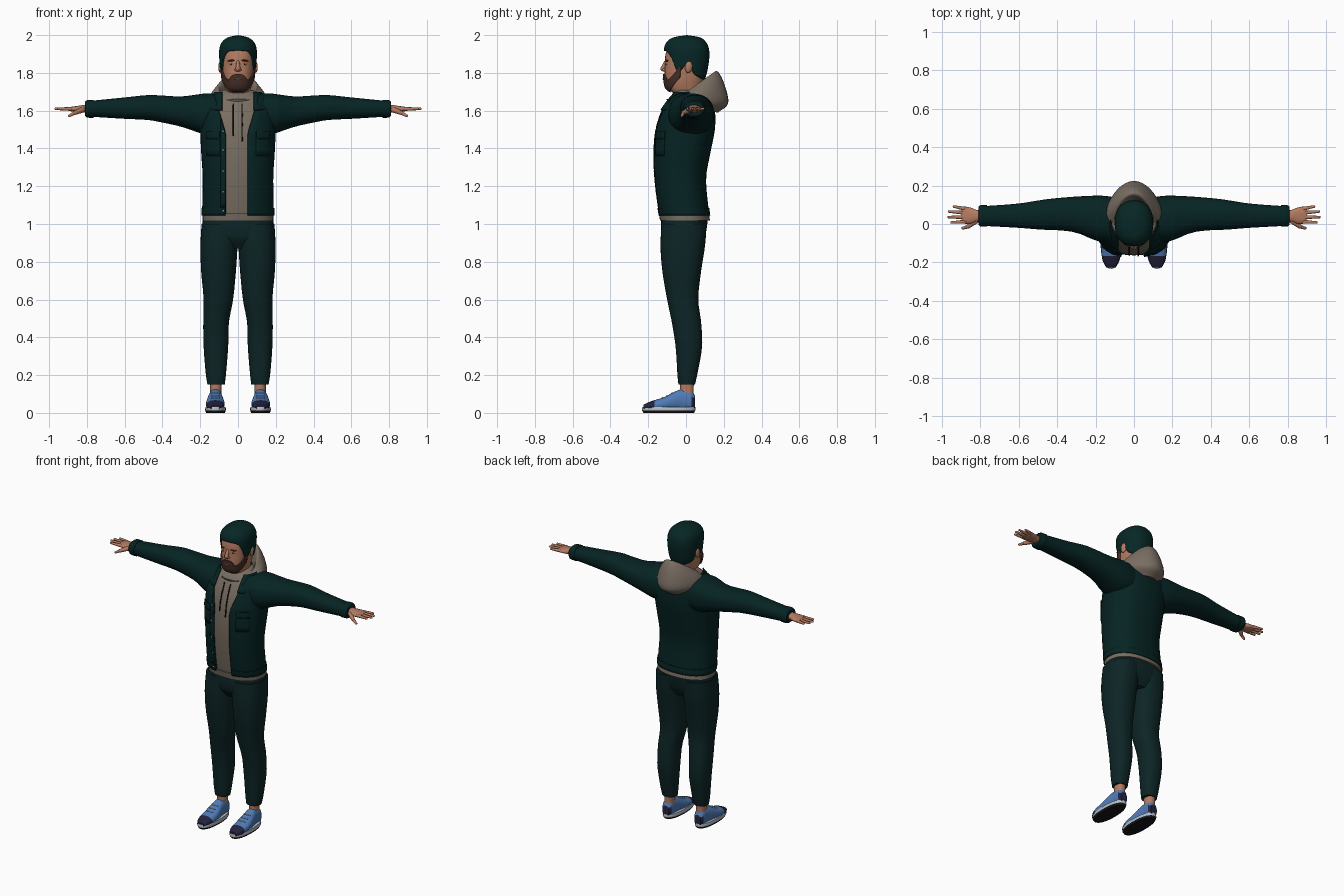
import bpy, bmesh
from math import sin, cos, asin, pi, tau, copysign, radians
from mathutils import Matrix, Vector, Euler

cube = bpy.data.objects.get("Cube")
if cube:
    bpy.data.objects.remove(cube)

POWER = 2.3  # squareness of every cross-section


def colour(name, *rgb):
    mat = bpy.data.materials.new(name)
    mat.use_nodes = True
    mat.diffuse_color = (*rgb, 1)
    mat.node_tree.nodes["Principled BSDF"].inputs["Base Color"].default_value = (*rgb, 1)
    return mat


jacket_green = colour("dark green denim", .002, .017, .017)
trouser_green = colour("dark teal cloth", .004, .018, .019)
hair_green = colour("dark green hair", .002, .02, .019)
hoodie_beige = colour("warm beige", .19, .155, .122)
skin = colour("skin", .46, .2, .12)
beard_brown = colour("beard brown", .06, .028, .02)
shoe_blue = colour("shoe blue", .08, .2, .48)
shoe_navy = colour("shoe navy", .016, .016, .045)
pale = colour("pale grey", .45, .5, .56)
black = colour("near black", .008, .008, .01)


def interp(rows, s):
    """Smooth interpolation through rows of (position, values...)."""
    s = min(max(s, rows[0][0]), rows[-1][0])
    i = max(k for k in range(len(rows) - 1) if rows[k][0] <= s)

    def slope(k, c):
        a, b = rows[max(k - 1, 0)], rows[min(k + 1, len(rows) - 1)]
        return (b[c] - a[c]) / (b[0] - a[0])

    p, q = rows[i], rows[i + 1]
    h = q[0] - p[0]
    u = (s - p[0]) / h
    w = u * u * (3 - 2 * u)
    return [p[c] * (1 - w) + q[c] * w + h * u * (1 - u) * ((1 - u) * slope(i, c) - u * slope(i + 1, c))
            for c in range(1, len(p))]


def sym(z, r, front, back):
    return (z, -r, r, front, back)


def tube(rows, axis="z"):
    """Surface through boxes (position, a0, a1, b0, b1); t = 0 is the low b side."""
    def curve(v):
        return copysign(abs(v) ** (2 / POWER), v)

    def point(t, s, off=0):
        a0, a1, b0, b1 = interp(rows, s)
        a = (a0 + a1) / 2 + ((a1 - a0) / 2 + off) * curve(sin(t))
        b = (b0 + b1) / 2 - ((b1 - b0) / 2 + off) * curve(cos(t))
        return Vector({"x": (s, a, b), "y": (a, s, b), "z": (a, b, s)}[axis])
    return point


def angle_at(rows, z, x):
    a0, a1 = interp(rows, z)[:2]
    return asin(min(1, 2 * x / (a1 - a0)) ** (POWER / 2))


def finish(name, bm, mats, mirror=False, thick=0, paint=None):
    if paint:
        for f in bm.faces:
            f.material_index = paint(f.calc_center_median())
    mesh = bpy.data.meshes.new(name)
    bm.to_mesh(mesh)
    bm.free()
    for m in mats:
        mesh.materials.append(m)
    mesh.shade_smooth()
    mesh.set_sharp_from_angle(angle=radians(45))
    obj = bpy.data.objects.new(name, mesh)
    bpy.context.collection.objects.link(obj)
    if thick:
        solid = obj.modifiers.new("thickness", "SOLIDIFY")
        solid.thickness, solid.offset = thick, -1
    if mirror:
        obj.modifiers.new("mirror", "MIRROR")


def patch(name, point, mats, lo, hi, t0=0, t1=tau, off=0, thick=0, mirror=False, paint=None, cols=36, rows=22):
    """Skin a surface between two heights and two angles, any of which may vary."""
    val = lambda f, x: f(x) if callable(f) else f
    bm = bmesh.new()
    grid = []
    for i in range(rows + 1):
        v = sin(i / rows * pi / 2)
        level = 0 if callable(lo) else lo + (hi - lo) * v
        a, b = val(t0, level), val(t1, level)
        line = []
        for j in range(cols + 1):
            t = a + (b - a) * j / cols
            z0, z1 = val(lo, t), val(hi, t)
            line.append(bm.verts.new(point(t, z0 + (z1 - z0) * v, off)))
        grid.append(line)
    for p, q in zip(grid, grid[1:]):
        for j in range(cols):
            bm.faces.new((p[j], p[j + 1], q[j + 1], q[j]))
    bmesh.ops.remove_doubles(bm, verts=bm.verts[:], dist=.00005)
    if not thick and t1 == tau and not callable(lo):
        bmesh.ops.holes_fill(bm, edges=[e for e in bm.edges if e.is_boundary])
        bmesh.ops.recalc_face_normals(bm, faces=bm.faces[:])
    finish(name, bm, mats, mirror, thick, paint)


def ellipsoid(name, mat, centre, radii, mirror=False, turn=(0, 0, 0)):
    bm = bmesh.new()
    bmesh.ops.create_uvsphere(bm, u_segments=16, v_segments=10, radius=1,
                              matrix=Matrix.LocRotScale(Vector(centre), Euler(turn), Vector(radii)))
    finish(name, bm, [mat], mirror)


def capsule(name, mat, start, end, r0, r1, mirror=False):
    bm = bmesh.new()
    bmesh.ops.create_uvsphere(bm, u_segments=12, v_segments=8, radius=1)
    p, q = Vector(start), Vector(end)
    turn = (q - p).to_track_quat("Z", "Y")
    for v in bm.verts:
        v.co = q + turn @ v.co * r1 if v.co.z > -.01 else p + turn @ v.co * r0
    finish(name, bm, [mat], mirror)


# Hoodie body and open jacket share the torso surface
TORSO = [sym(1.01, .19, -.138, .13), sym(1.12, .189, -.156, .115), sym(1.25, .187, -.171, .107),
         sym(1.38, .195, -.175, .13), sym(1.5, .2, -.165, .153), sym(1.58, .2, -.142, .155),
         sym(1.64, .185, -.115, .148), sym(1.68, .15, -.09, .13), sym(1.71, .09, -.06, .09)]
torso = tube(TORSO)


def opening(side):
    return lambda z: angle_at(TORSO, z, side + max(0, z - 1.48) * .3)


left_edge, right_edge = opening(.052), opening(.066)
patch("hoodie_body", torso, [hoodie_beige], 1.03, 1.71, off=-.012)
patch("hoodie_hem", torso, [hoodie_beige], 1.018, 1.055, off=-.002, rows=4)
patch("jacket_body", torso, [jacket_green], 1.045, 1.69, left_edge, lambda z: tau - right_edge(z), thick=.011)
patch("jacket_waistband", torso, [jacket_green], 1.045, 1.085, left_edge,
      lambda z: tau - right_edge(z), off=.004, thick=.005, rows=4)
patch("button_placket", torso, [jacket_green], 1.085, 1.56, lambda z: -angle_at(TORSO, z, .09),
      lambda z: -right_edge(z), off=.003, thick=.004, cols=4)
for z in (1.07, 1.17, 1.28, 1.39, 1.49):
    ellipsoid("jacket_button", pale, torso(-angle_at(TORSO, z, .077), z, .004), (.005, .003, .005))
for name, low, high, off in (("chest_pocket", 1.36, 1.46, .003), ("pocket_flap", 1.45, 1.49, .006)):
    patch(name, torso, [jacket_green], low, high, lambda z: angle_at(TORSO, z, .095),
          lambda z: angle_at(TORSO, z, .165), off=off, thick=.005, mirror=True, cols=8, rows=5)

# Folded jacket collar
COLLAR = [sym(1.6, .175, -.152, .15), sym(1.66, .145, -.113, .135), sym(1.71, .118, -.075, .115)]
patch("jacket_collar", tube(COLLAR), [jacket_green], 1.605, 1.7, lambda z: angle_at(COLLAR, z, .085),
      lambda z: tau - angle_at(COLLAR, z, .085), thick=.008, rows=8)

# Sleeves with cuffs
SLEEVE = [(.08, -.085, .135, 1.47, 1.685), (.16, -.095, .148, 1.47, 1.692), (.22, -.078, .147, 1.488, 1.685),
          (.3, -.045, .143, 1.515, 1.675), (.4, -.032, .135, 1.537, 1.68), (.47, -.03, .127, 1.55, 1.683),
          (.6, -.02, .107, 1.557, 1.67), (.78, -.01, .093, 1.568, 1.652)]
CUFF = [(.765, -.014, .098, 1.562, 1.657), (.8, -.013, .098, 1.564, 1.656), (.81, -.005, .09, 1.572, 1.648)]
patch("sleeve", tube(SLEEVE, "x"), [jacket_green], .08, .78, mirror=True)
patch("sleeve_cuff", tube(CUFF, "x"), [jacket_green], .765, .81, mirror=True, rows=6)

# Hands
HAND = [(.78, .015, .07, 1.588, 1.632), (.82, .012, .073, 1.59, 1.63), (.85, .002, .085, 1.592, 1.625),
        (.885, .002, .09, 1.597, 1.62), (.9, .012, .08, 1.602, 1.616)]
patch("palm", tube(HAND, "x"), [skin], .78, .9, mirror=True, cols=20, rows=12)
for base, reach, tip in ((.012, .95, .008), (.035, .966, .036), (.058, .963, .065), (.079, .938, .091)):
    capsule("finger", skin, (.88, base, 1.609), (reach, tip, 1.61), .0115, .0065, True)
capsule("thumb", skin, (.825, .016, 1.604), (.865, -.014, 1.588), .017, .011, True)
capsule("thumb_tip", skin, (.865, -.014, 1.588), (.893, -.022, 1.573), .011, .007, True)

# Hood lying on the back: rows of (step, centre y, centre z, width, depth, tilt)
HOOD = [(0, .03, 1.65, .075, .085, .02), (1, .03, 1.715, .097, .112, .075), (2, .042, 1.72, .112, .128, .085),
        (3, .055, 1.695, .14, .15, .04), (4, .06, 1.65, .148, .163, -.01), (5, .04, 1.61, .125, .13, -.02)]


def hood(t, s, off):
    y, z, width, depth, tilt = interp(HOOD, s)
    return Vector((width * sin(t) * (1 - .2 * max(0, -cos(t))), y - depth * cos(t), z - tilt * cos(t)))


patch("hood", hood, [hoodie_beige], 0, 5, rows=30)
for x, low in ((.022, 1.44), (-.025, 1.47)):
    levels = [1.635, 1.57, 1.52, low]
    spots = [torso(copysign(angle_at(TORSO, z, abs(x)), x), z, -.007) for z in levels]
    for p, q in zip(spots, spots[1:]):
        capsule("hood_cord", black, p, q, .004, .004)

# Head and neck
head = tube([sym(1.62, .06, -.03, .085), sym(1.68, .06, -.045, .085), sym(1.71, .067, -.095, .085),
             sym(1.76, .079, -.111, .095), sym(1.83, .086, -.112, .108), sym(1.9, .088, -.108, .112),
             sym(1.95, .078, -.088, .098), sym(1.98, .04, -.05, .05)])
patch("head", head, [skin], 1.62, 1.98, rows=30)

# Hair cap with a shaped hairline
HAIRLINE = [(0, 1.918), (.6, 1.91), (.9, 1.87), (1.15, 1.81), (1.4, 1.82), (1.6, 1.85), (1.95, 1.79), (pi, 1.755)]
hair = tube([sym(1.74, .07, -.09, .09), sym(1.79, .09, -.105, .108), sym(1.85, .097, -.11, .12),
             sym(1.9, .1, -.115, .124), sym(1.94, .096, -.114, .118), sym(1.97, .079, -.096, .1),
             sym(1.99, .048, -.06, .068), sym(2, 0, .005, .005)])
patch("hair", hair, [hair_green], lambda t: interp(HAIRLINE, min(t, tau - t))[0], 2, thick=.012, cols=64)

# Beard wrapping the jaw
BEARD_TOP = [(0, 1.795), (.3, 1.788), (.6, 1.762), (1, 1.785), (1.4, 1.84)]
BEARD_LOW = [(0, 1.697), (.6, 1.705), (1, 1.73), (1.4, 1.775)]
patch("beard", head, [beard_brown], lambda t: interp(BEARD_LOW, abs(t))[0],
      lambda t: interp(BEARD_TOP, abs(t))[0], -1.4, 1.4, off=.009, thick=.012)
ellipsoid("lips", skin, (0, -.12, 1.768), (.02, .005, .004))

# Face details
capsule("nose_bridge", skin, (0, -.109, 1.856), (0, -.122, 1.822), .009, .013)
ellipsoid("nostrils", skin, (0, -.117, 1.816), (.02, .012, .009))
ellipsoid("eye", pale, (.035, -.1, 1.846), (.013, .007, .006), True)
ellipsoid("pupil", black, (.035, -.105, 1.846), (.005, .003, .005), True)
ellipsoid("eyebrow", beard_brown, (.037, -.102, 1.865), (.021, .007, .005), True, (0, .1, .3))
ellipsoid("ear", skin, (.093, .015, 1.832), (.01, .021, .032), True, (-.2, 0, .3))

# Trousers
LEG = [(.15, .07, .162, -.04, .048), (.18, .066, .168, -.044, .055), (.35, .052, .182, -.055, .085),
       (.48, .048, .184, -.075, .08), (.6, .026, .182, -.1, .065), (.75, .011, .195, -.125, .08),
       (.88, .002, .199, -.135, .1), (1, -.01, .193, -.13, .11)]
patch("trouser_leg", tube(LEG), [trouser_green], .15, 1, mirror=True, rows=30)
PELVIS = [sym(.87, .1, -.09, .07), sym(.93, .185, -.128, .1), sym(1.04, .185, -.132, .118)]
patch("trouser_seat", tube(PELVIS), [trouser_green], .87, 1.04)

# Ankles and shoes
ANKLE = [(.07, .088, .148, -.032, .042), (.12, .088, .147, -.03, .04), (.2, .085, .148, -.035, .045)]
patch("ankle", tube(ANKLE), [skin], .07, .2, mirror=True, rows=6)
SOLE = [(0, .07, .168, -.225, .042), (.015, .064, .174, -.233, .05), (.032, .066, .172, -.231, .049)]
patch("shoe_sole", tube(SOLE), [pale, black], 0, .032, mirror=True, rows=8, paint=lambda c: int(c.z < .013))
UPPER = [(-.226, .095, .145, .018, .042), (-.19, .076, .164, .012, .06), (-.12, .071, .169, .012, .082),
         (-.06, .078, .162, .012, .112), (-.02, .083, .155, .012, .126), (.03, .085, .152, .012, .118),
         (.047, .095, .142, .02, .09)]
patch("shoe_upper", tube(UPPER, "y"), [shoe_blue, shoe_navy], -.226, .047, mirror=True,
      paint=lambda c: int(c.y < -.16 or c.y > .028 and c.z < .08))
for y, z in ((-.125, .08), (-.1, .091), (-.075, .104)):
    capsule("shoe_lace", pale, (.1, y, z), (.14, y, z), .004, .004, True)
